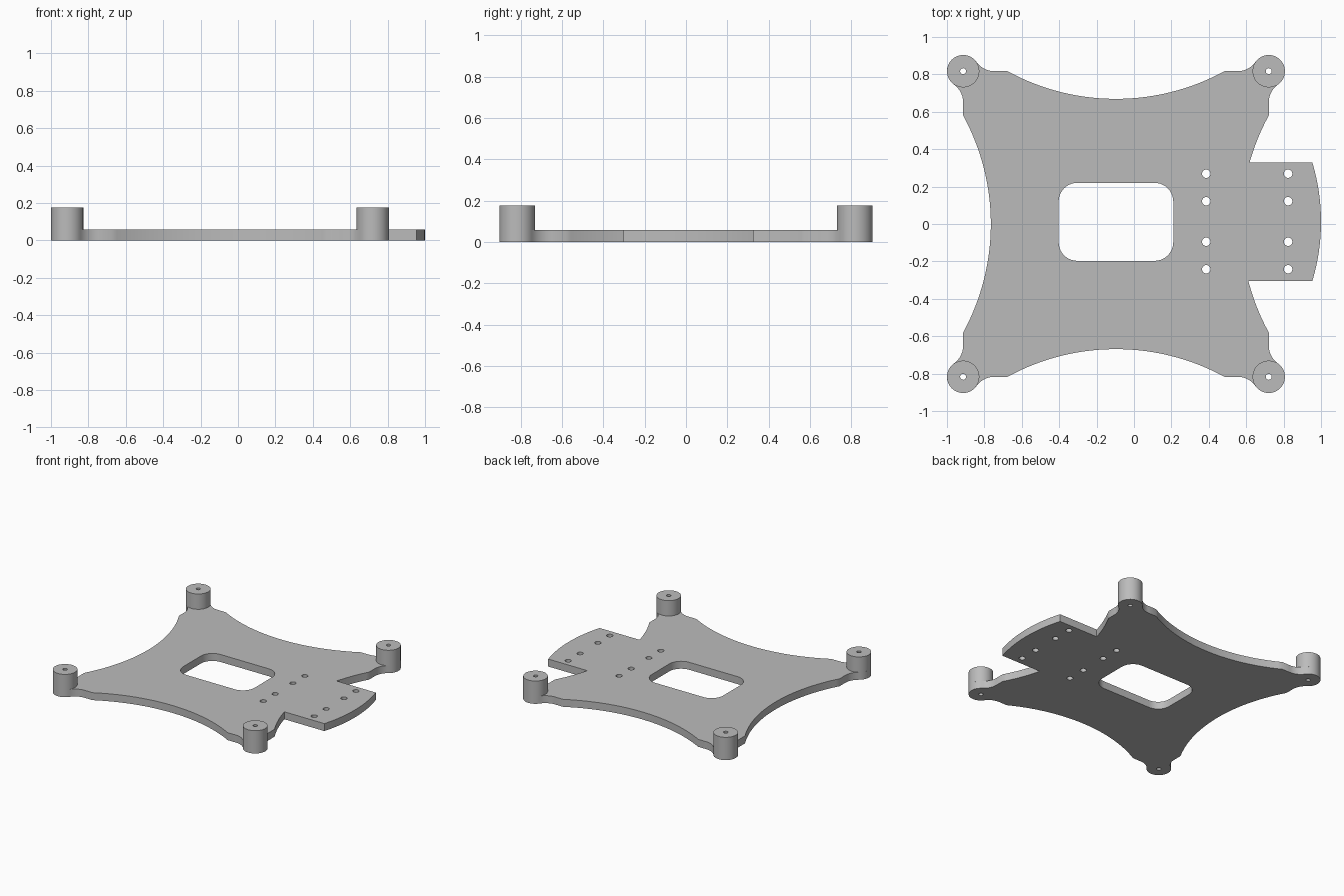
import bpy, bmesh
from math import pi, sin, cos, acos, sqrt, radians

default = bpy.data.objects.get("Cube")
if default:
    bpy.data.objects.remove(default, do_unlink=True)

PLATE, TOP = 0.058, 0.177          # plate and post heights
CX = -0.0965                       # centre of the four posts
S, POST_R, FILLET = 0.817, 0.0865, 0.118
CHORD, SAG = 0.58, 0.148           # hollow arc of each side
TAB_LO, TAB_HI, TAB_X, TAB_END = -0.3035, 0.3275, 0.954, 1.0

grey = bpy.data.materials.new("light grey")
grey.use_nodes = True
COLOUR = (0.5, 0.5, 0.5, 1)
grey.diffuse_color = COLOUR
grey.node_tree.nodes["Principled BSDF"].inputs["Base Color"].default_value = COLOUR


def arc(cx, cy, r, a, b, n):
    return [(cx + r * cos(a + (b - a) * i / n), cy + r * sin(a + (b - a) * i / n))
            for i in range(n + 1)]


def circle(cx, cy, r, n=32):
    return arc(cx, cy, r, 0, 2 * pi, n)[:-1]


def slab(name, loops, z0, z1):
    """Fill an outline with holes and raise it to a solid."""
    bm = bmesh.new()
    for pts in loops:
        vs = [bm.verts.new((x, y, z0)) for x, y in pts]
        for a, b in zip(vs, vs[1:] + vs[:1]):
            bm.edges.new((a, b))
    bmesh.ops.triangle_fill(bm, edges=bm.edges[:], use_beauty=True, normal=(0, 0, 1))
    raised = bmesh.ops.extrude_face_region(bm, geom=bm.faces[:], use_keep_orig=True)["geom"]
    bmesh.ops.translate(bm, vec=(0, 0, z1 - z0),
                        verts=[v for v in raised if isinstance(v, bmesh.types.BMVert)])
    bmesh.ops.recalc_face_normals(bm, faces=bm.faces[:])
    mesh = bpy.data.meshes.new(name)
    bm.to_mesh(mesh)
    bm.free()
    mesh.materials.append(grey)
    ob = bpy.data.objects.new(name, mesh)
    bpy.context.collection.objects.link(ob)
    bpy.ops.object.select_all(action='DESELECT')
    ob.select_set(True)
    bpy.context.view_layer.objects.active = ob
    bpy.ops.object.shade_smooth_by_angle(angle=radians(30))
    return ob


def side(t0, t1, n):
    """Points on the hollow right-hand side, y from t0 to t1."""
    r = (CHORD ** 2 + SAG ** 2) / (2 * SAG)
    ys = [t0 + (t1 - t0) * i / n for i in range(n + 1)]
    return [(S - SAG + r - sqrt(r * r - y * y), y) for y in ys]


# One corner: fillet, round post seat, fillet
a = acos(FILLET / (FILLET + POST_R))
dx = sqrt((FILLET + POST_R) ** 2 - FILLET ** 2)
corner = (arc(S + FILLET, S - dx, FILLET, pi, pi - a, 10)
          + arc(S, S, POST_R, -a, pi / 2 + a, 28)[1:-1]
          + arc(S - dx, S + FILLET, FILLET, a - pi / 2, -pi / 2, 10))

# Rounded end of the side tab
mid, half = (TAB_LO + TAB_HI) / 2, (TAB_HI - TAB_LO) / 2
bulge = TAB_END - TAB_X
tab_r = (half ** 2 + bulge ** 2) / (2 * bulge)
sweep = acos((tab_r - bulge) / tab_r)
tab = [(x - CX, y) for x, y in arc(TAB_END - tab_r, mid, tab_r, -sweep, sweep, 16)]

# Plate outline: four turned quarters, the right side broken by the tab
outline = []
for k in range(4):
    if k == 0:
        edge = side(-CHORD, TAB_LO, 12) + tab + side(TAB_HI, CHORD, 12)
    else:
        edge = side(-CHORD, CHORD, 40)
    for x, y in edge + corner:
        for _ in range(k):
            x, y = -y, x
        outline.append((x + CX, y))

# Rounded window
x0, x1, y0, y1, wr = -0.403, 0.21, -0.197, 0.22, 0.1
window = []
for k, (x, y) in enumerate([(x1 - wr, y1 - wr), (x0 + wr, y1 - wr),
                            (x0 + wr, y0 + wr), (x1 - wr, y0 + wr)]):
    window += arc(x, y, wr, k * pi / 2, (k + 1) * pi / 2, 10)

screw_holes = [circle(x, y, 0.0225, 24) for x in (0.386, 0.824)
               for y in (0.269, 0.122, -0.095, -0.242)]
posts = {"back_left": (CX + S, S), "back_right": (CX - S, S),
         "front_left": (CX + S, -S), "front_right": (CX - S, -S)}
post_holes = [circle(x, y, 0.016, 20) for x, y in posts.values()]

slab("base_plate", [outline, window] + screw_holes + post_holes, 0, PLATE)
for name, (x, y) in posts.items():
    slab(name + "_post", [circle(x, y, POST_R, 48), circle(x, y, 0.016, 20)], PLATE, TOP)
